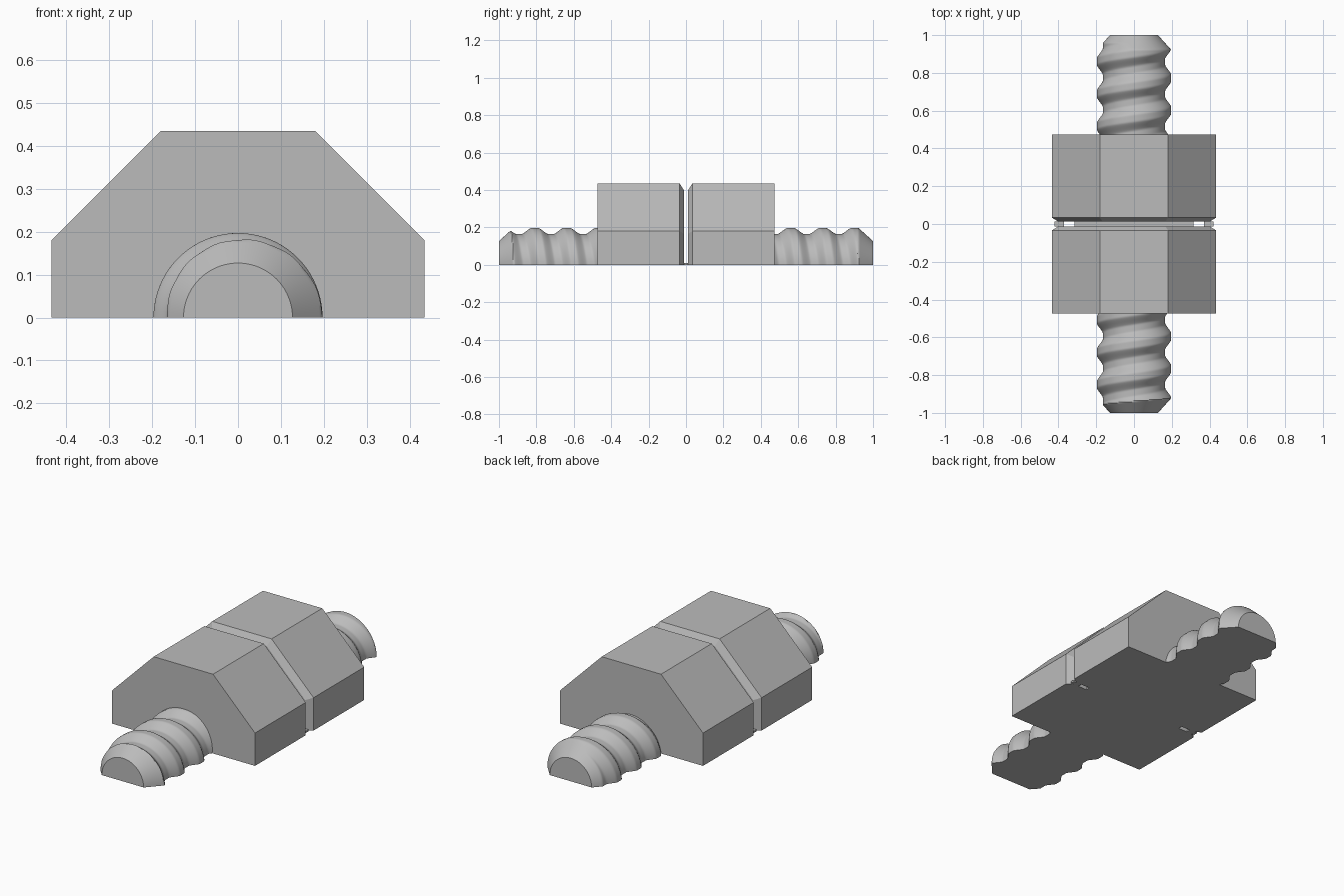
import bpy, bmesh
from math import pi, cos, sin, tan, radians

cube = bpy.data.objects.get("Cube")
if cube:
    bpy.data.objects.remove(cube, do_unlink=True)

steel = bpy.data.materials.new("plain grey")
steel.use_nodes = True
grey = (0.5, 0.5, 0.5, 1)
steel.diffuse_color = grey
steel.node_tree.nodes["Principled BSDF"].inputs["Base Color"].default_value = grey


def loft(name, rings, smooth=False):
    """Skin closed rings of points and cap both ends."""
    bm = bmesh.new()
    loops = [[bm.verts.new(p) for p in ring] for ring in rings]
    for a, b in zip(loops, loops[1:]):
        for i in range(len(a)):
            j = (i + 1) % len(a)
            bm.faces.new((a[i], a[j], b[j], b[i]))
    bm.faces.new(loops[0])
    bm.faces.new(loops[-1])
    bmesh.ops.recalc_face_normals(bm, faces=bm.faces)
    mesh = bpy.data.meshes.new(name)
    bm.to_mesh(mesh)
    bm.free()
    mesh.materials.append(steel)
    obj = bpy.data.objects.new(name, mesh)
    bpy.context.collection.objects.link(obj)
    if smooth:
        bpy.ops.object.select_all(action='DESELECT')
        obj.select_set(True)
        bpy.context.view_layer.objects.active = obj
        bpy.ops.object.shade_smooth_by_angle(angle=radians(35))
    return obj


def half_octagon(apothem, y):
    c = apothem * tan(pi / 8)
    half = [(apothem, 0), (apothem, c), (c, apothem)]
    outline = half + [(-x, z) for x, z in reversed(half)]
    return [(x, y, z) for x, z in outline]


# Threaded rod: rounded helical ridge, cut by a cone at the free end
PITCH, ROOT, RIDGE, STEPS = 0.171, 0.165, 0.032, 40


def rod_radius(y, a):
    crest = 0.56 + PITCH * (pi / 2 - a) / (2 * pi)
    wave = 0.5 + 0.65 * cos(2 * pi * (y - crest) / PITCH)
    thread = ROOT + RIDGE * min(1, max(0, wave))
    return min(thread, 0.127 + 0.9 * (1 - abs(y)))


def rod_ring(y):
    ring = []
    for i in range(STEPS + 1):
        a = pi * i / STEPS
        r = rod_radius(y, a)
        ring.append((r * cos(a), y, r * sin(a)))
    return ring


INNER, BEVEL, OUTER = 0.012, 0.034, 0.474
for side, word in ((-1, "front"), (1, "back")):
    # Nut half with a bevel facing the gap
    loft(word + "_nut", [half_octagon(0.435, side * OUTER),
                         half_octagon(0.435, side * BEVEL),
                         half_octagon(0.4, side * INNER)])
    rows = 90
    loft(word + "_threaded_rod",
         [rod_ring(side * (OUTER + (1 - OUTER) * i / rows)) for i in range(rows + 1)],
         smooth=True)


# Thin strip bridging the gap, broken by two small slots
def strip(name, x0, x1):
    loft(name, [[(x0, y, 0), (x1, y, 0), (x1, y, 0.01), (x0, y, 0.01)]
                for y in (-INNER, INNER)])


strip("middle_bridge", -0.315, 0.315)
strip("left_bridge", 0.37, 0.42)
strip("right_bridge", -0.42, -0.37)
